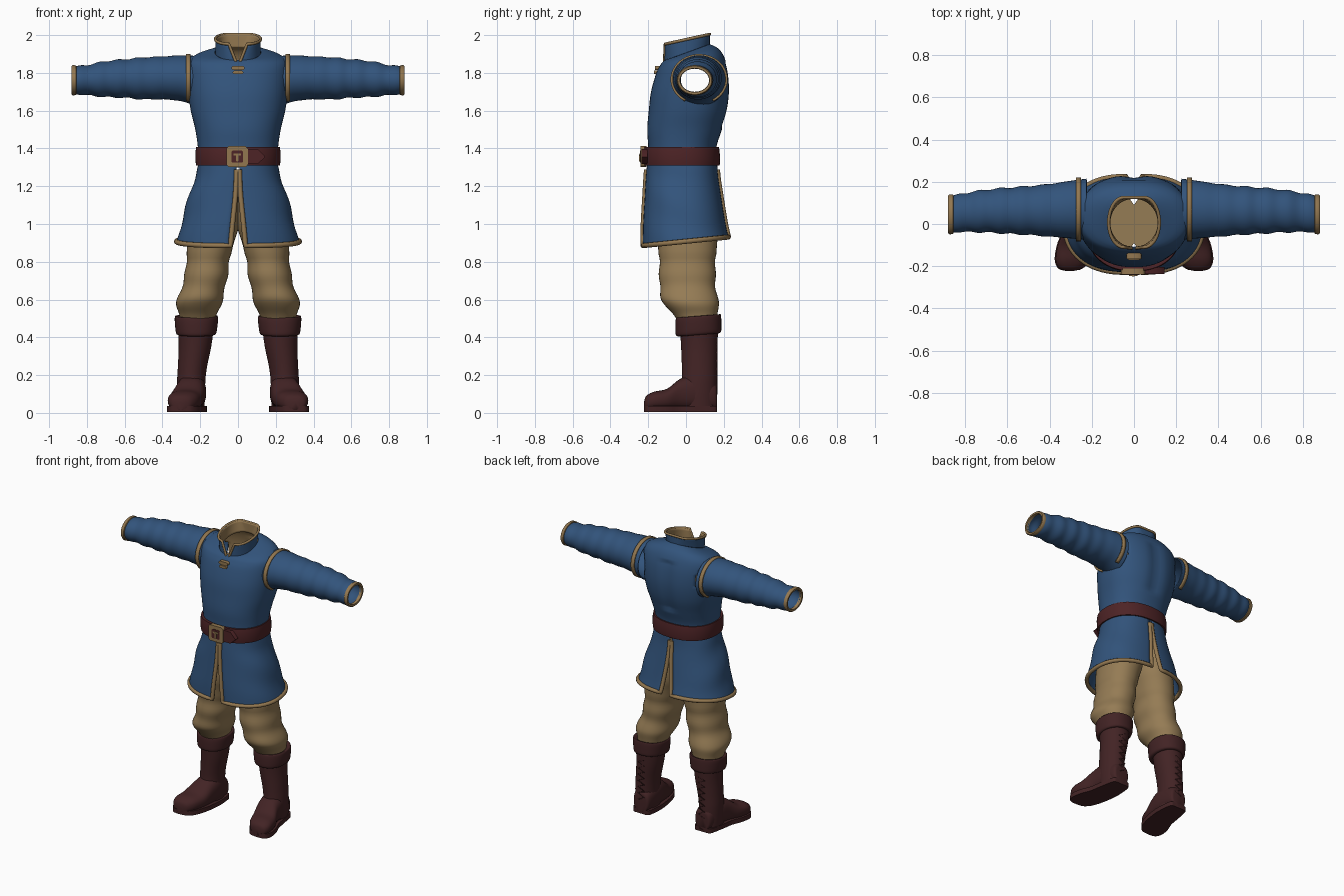
import bpy, bmesh
from math import sin, cos, pi, radians
from mathutils import Vector

cube = bpy.data.objects.get("Cube")
if cube:
    bpy.data.objects.remove(cube)


def material(name, rgb):
    m = bpy.data.materials.new(name)
    m.use_nodes = True
    m.diffuse_color = (*rgb, 1)
    m.node_tree.nodes["Principled BSDF"].inputs["Base Color"].default_value = (*rgb, 1)
    return m


BLUE = material("blue cloth", (0.032, 0.088, 0.2))
TRIM = material("tan trim", (0.29, 0.185, 0.08))
PANTS = material("tan trousers", (0.3, 0.2, 0.09))
BOOT = material("dark boot leather", (0.055, 0.017, 0.018))
BELT = material("red brown leather", (0.075, 0.017, 0.019))


def densify(keys, steps=5):
    """Catmull-Rom interpolation between key sections."""
    out = []
    for i in range(len(keys) - 1):
        a, b, c, d = [keys[min(max(i + k, 0), len(keys) - 1)] for k in (-1, 0, 1, 2)]
        for s in range(steps):
            t = s / steps
            out.append([q + 0.5 * t * (r - p + t * (2 * p - 5 * q + 4 * r - s4 + t * (3 * (q - r) + s4 - p)))
                        for p, q, r, s4 in zip(a, b, c, d)])
    return out + [list(keys[-1])]


def oval(u0, u1, v0, v1, n=40, power=1.0, start=0.0, sweep=2 * pi):
    """Rounded section inside the given bounds; partial sweeps include both ends."""
    def soft(c):
        return abs(c) ** power * (1 if c > 0 else -1)
    closed = abs(sweep - 2 * pi) < 1e-6
    angles = [start + sweep * i / (n if closed else n - 1) for i in range(n)]
    return [((u0 + u1) / 2 + (u1 - u0) / 2 * soft(cos(a)),
             (v0 + v1) / 2 + (v1 - v0) / 2 * soft(sin(a))) for a in angles]


def loft(name, rings, mats, closed=True, caps=False, mirror=False, thick=0, lining=0, drop=None):
    bm = bmesh.new()
    rows = [[bm.verts.new(p) for p in ring] for ring in rings]
    n = len(rows[0])
    for lo, hi in zip(rows, rows[1:]):
        for j in range(n if closed else n - 1):
            k = (j + 1) % n
            bm.faces.new((lo[j], lo[k], hi[k], hi[j]))
    if caps:
        bm.faces.new(rows[0])
        bm.faces.new(rows[-1])
    bmesh.ops.recalc_face_normals(bm, faces=bm.faces)
    if drop:
        bmesh.ops.delete(bm, geom=[f for f in bm.faces if drop(f.calc_center_median())], context="FACES")
    me = bpy.data.meshes.new(name)
    bm.to_mesh(me)
    bm.free()
    return finish(name, me, mats, mirror, thick, lining)


def finish(name, data, mats, mirror=False, thick=0, lining=0):
    ob = bpy.data.objects.new(name, data)
    bpy.context.collection.objects.link(ob)
    for m in mats:
        data.materials.append(m)
    if thick:
        mod = ob.modifiers.new("cloth thickness", "SOLIDIFY")
        mod.thickness, mod.offset, mod.material_offset = thick, -1, lining
    if mirror:
        ob.modifiers.new("mirror", "MIRROR")
    if data.id_type == "MESH":
        bpy.ops.object.select_all(action="DESELECT")
        ob.select_set(True)
        bpy.context.view_layer.objects.active = ob
        bpy.ops.object.shade_smooth_by_angle(angle=radians(50))
    return ob


def cord(name, points, radius, mat, mirror=False):
    cu = bpy.data.curves.new(name, "CURVE")
    cu.dimensions, cu.bevel_depth, cu.bevel_resolution, cu.use_fill_caps = "3D", radius, 2, True
    sp = cu.splines.new("POLY")
    sp.points.add(len(points) - 1)
    for p, q in zip(sp.points, points):
        p.co = (*q, 1)
    return finish(name, cu, [mat], mirror)


def plate(name, outline, y0, y1, mat):
    """Flat outline in x and z, extruded along y."""
    return loft(name, [[(x, y, z) for x, z in outline] for y in (y0, y1)], [mat], caps=True)


def rect(x0, x1, z0, z1, c=0.012):
    return [(x0 + c, z0), (x1 - c, z0), (x1, z0 + c), (x1, z1 - c),
            (x1 - c, z1), (x0 + c, z1), (x0, z1 - c), (x0, z0 + c)]


def level(key, **kw):
    """Horizontal ring from (z, half width, front y, back y, tilt)."""
    z, a, yf, yb, tilt = key
    mid = (yf + yb) / 2
    return [(x, y - 0.014 * (y > mid) * max(0, 1 - abs(x) / 0.07) * (1.5 < z < 1.85), z + tilt * (y - mid))
            for x, y in oval(-a, a, yf, yb, **kw)]


# Tunic body, open at neck and armholes, with a tan lining
body = densify([(1.3, .212, -.205, .165, 0), (1.4, .212, -.2, .16, 0), (1.5, .226, -.205, .19, 0),
                (1.6, .25, -.197, .22, 0), (1.7, .264, -.185, .232, 0), (1.8, .27, -.157, .225, 0),
                (1.86, .262, -.135, .205, .1), (1.89, .225, -.122, .18, .2),
                (1.905, .17, -.112, .15, .28), (1.91, .122, -.108, .125, .36)])
loft("tunic_body", [level(k, n=64, power=.88) for k in body], [BLUE, TRIM], thick=.008, lining=1,
     drop=lambda c: abs(c.x) > .15 and ((c.y - .07) / .11) ** 2 + ((c.z - 1.765) / .09) ** 2 < 1)

# Standing collar with an open front
collar = []
for i in range(7):
    t = i / 6
    gap = .006 + .042 * t
    pts = oval(-.122 + .006 * t, .122 - .006 * t, -.112, .125, n=40, start=-pi / 2, sweep=2 * pi)
    right = oval(-.12, .12, -.115 + .005 * t, .126, n=41, start=-pi / 2, sweep=pi)
    half = [(gap + x * (1 - gap / .12), y, 1.887 + .09 * t + (.36 - .14 * t) * y) for x, y in right]
    collar.append(half + [(-x, y, z) for x, y, z in reversed(half[:-1])])
# Close the centre back
for row in collar:
    x, y, z = row[40]
    row[40] = (0, y, z)
loft("collar", collar, [BLUE, TRIM], closed=False, thick=.008, lining=1)
cord("collar_trim", [r[0] for r in collar] + collar[-1][1:-1] + [r[-1] for r in reversed(collar)], .008, TRIM)
plate("collar_clasp_upper", rect(-.035, .035, 1.815, 1.837, .007), -.165, -.125, TRIM)
plate("collar_clasp_lower", rect(-.028, .028, 1.793, 1.812, .007), -.17, -.13, TRIM)

# Sleeves: keys are x, bottom z, top z, front y, back y
sleeve_keys = [(.225, 1.625, 1.89, -.075, .215), (.3, 1.65, 1.893, -.068, .205), (.4, 1.66, 1.887, -.06, .19),
               (.5, 1.66, 1.882, -.052, .18), (.6, 1.668, 1.872, -.046, .172), (.7, 1.672, 1.862, -.04, .163),
               (.8, 1.682, 1.842, -.038, .147), (.87, 1.69, 1.832, -.038, .13)]


def sleeve_ring(key, grow=0.0, **kw):
    x, z0, z1, y0, y1 = key
    return [(x, y, z) for y, z in oval(y0 - grow, y1 + grow, z0 - grow, z1 + grow, **kw)]


sleeve = []
for k in densify(sleeve_keys, 8):
    fold = .0035 * sin(62 * k[0]) * min(1, max(0, 4 * (k[0] - .3)))
    sleeve.append(sleeve_ring(k, fold))
loft("sleeves", sleeve, [BLUE], mirror=True, thick=.007)
cuff = [(x, 1.69 - g, 1.832 + g, -.04 - g, .132 + g)
        for x, g in ((.855, .001), (.858, .008), (.875, .009), (.881, .004), (.88, -.008), (.86, -.01))]
loft("sleeve_cuffs", [sleeve_ring(k) for k in cuff], [TRIM], mirror=True)
band = [(x, 1.637, 1.894, -.076, .215) for x in (.252, .262, .276)]
loft("armhole_trim", [sleeve_ring(k, .006, start=radians(-60), sweep=radians(300)) for k in band],
     [TRIM], closed=False, mirror=True, thick=.012)

# Split skirt: one half lofted and mirrored
skirt = []
for z, a, yf, yb, tilt, gap in densify([(1.33, .203, -.205, .165, 0, .008), (1.25, .225, -.212, .17, 0, .009),
                                        (1.15, .26, -.218, .185, 0, .014), (1.0, .3, -.227, .208, .04, .03),
                                        (.908, .322, -.228, .225, .1, .04)]):
    mid = (yf + yb) / 2
    skirt.append([(gap + x * (1 - gap / a) + .004 * sin(9 * y + 30 * z) * (x / a), y, z + tilt * (y - mid))
                  for x, y in oval(-a, a, yf, yb, n=36, power=.88, start=-pi / 2, sweep=pi)])
loft("tunic_skirt", skirt, [BLUE], closed=False, mirror=True, thick=.008)
cord("skirt_trim", [r[0] for r in skirt[3:]] + skirt[-1][1:-1] + [r[-1] for r in reversed(skirt[3:])],
     .0135, TRIM, mirror=True)

# Belt, tongue and buckle
belt = [(1.312, .208, -.205, .165, 0), (1.31, .222, -.222, .178, 0), (1.335, .225, -.226, .181, 0),
        (1.385, .225, -.226, .178, 0), (1.408, .221, -.222, .174, 0), (1.406, .205, -.2, .16, 0)]
loft("belt", [level(k, n=56, power=.88) for k in belt], [BELT])
plate("belt_tongue", [(.04, 1.318), (.105, 1.318), (.145, 1.355), (.105, 1.398), (.04, 1.398)], -.236, -.205, BELT)
plate("buckle_plate", rect(-.062, .052, 1.302, 1.412), -.24, -.21, TRIM)
plate("buckle_opening", rect(-.035, .026, 1.325, 1.388, .005), -.243, -.235, BELT)
plate("buckle_bar", rect(-.024, .016, 1.362, 1.374, .003), -.247, -.239, TRIM)
plate("buckle_prong", rect(-.01, .002, 1.33, 1.368, .003), -.248, -.239, TRIM)


def leg_ring(key, tilt=0.0, **kw):
    z, x0, x1, y0, y1 = key
    return [(x, y, z + tilt * (y - .06)) for x, y in oval(x0, x1, y0, y1, **kw)]


# Trousers, bagging over the boot tops
legs = []
for k in densify([(1.2, -.02, .18, -.14, .14), (1.0, -.006, .25, -.16, .17), (.9, .022, .268, -.15, .165),
                  (.8, .045, .274, -.142, .157), (.7, .06, .287, -.14, .155), (.62, .078, .315, -.135, .165),
                  (.57, .09, .325, -.11, .172), (.52, .11, .315, -.07, .17), (.47, .13, .3, -.03, .155)]):
    f = .004 * sin(45 * k[0]) * (k[0] < .85)
    legs.append(leg_ring((k[0], k[1] - f, k[2] + f, k[3] - f, k[4] + f), power=.92))
loft("trousers", legs, [PANTS], caps=True, mirror=True)

# Boots: shaft, turned cuff, foot and sole
shaft = densify([(.45, .128, .318, -.032, .17), (.35, .142, .314, -.026, .166), (.25, .163, .318, -.022, .162),
                 (.18, .172, .322, -.022, .162), (.1, .175, .322, -.03, .162), (.03, .178, .318, -.03, .162)])
loft("boot_shafts", [leg_ring(k) for k in shaft], [BOOT], caps=True, mirror=True)
fold = [(.5, .135, .305, -.025, .16), (.513, .112, .328, -.048, .18), (.5, .105, .335, -.055, .186),
        (.45, .11, .332, -.056, .187), (.418, .117, .326, -.052, .185), (.412, .135, .312, -.03, .17)]
loft("boot_cuffs", [leg_ring(k, .08, power=.92) for k in densify(fold, 3)], [BOOT], mirror=True)

foot_keys = densify([(.165, .24, .035, .12), (.15, .24, .06, .16), (.05, .245, .076, .2), (-.03, .255, .08, .18),
                     (-.1, .275, .087, .128), (-.17, .292, .08, .112), (-.21, .301, .055, .09),
                     (-.222, .303, .02, .06)])
loft("boot_feet", [[(x, y, z) for x, z in oval(cx - w, cx + w, .015, top, n=28, power=.8)]
                   for y, cx, w, top in foot_keys], [BOOT], caps=True, mirror=True)
edge = [(cx + w, y) for y, cx, w, _ in foot_keys] + [(cx - w, y) for y, cx, w, _ in reversed(foot_keys)]
loft("boot_soles", [[(x + .004 * (1 if x > .27 else -1), y, z) for x, y in edge] for z in (.005, .036)],
     [BOOT], caps=True, mirror=True)

# Back lacing on the boots
lace = [(.235 + .022 * (-1) ** i, .163, .1 + .022 * i) for i in range(14)]
cord("boot_laces", lace, .005, BOOT, mirror=True)
